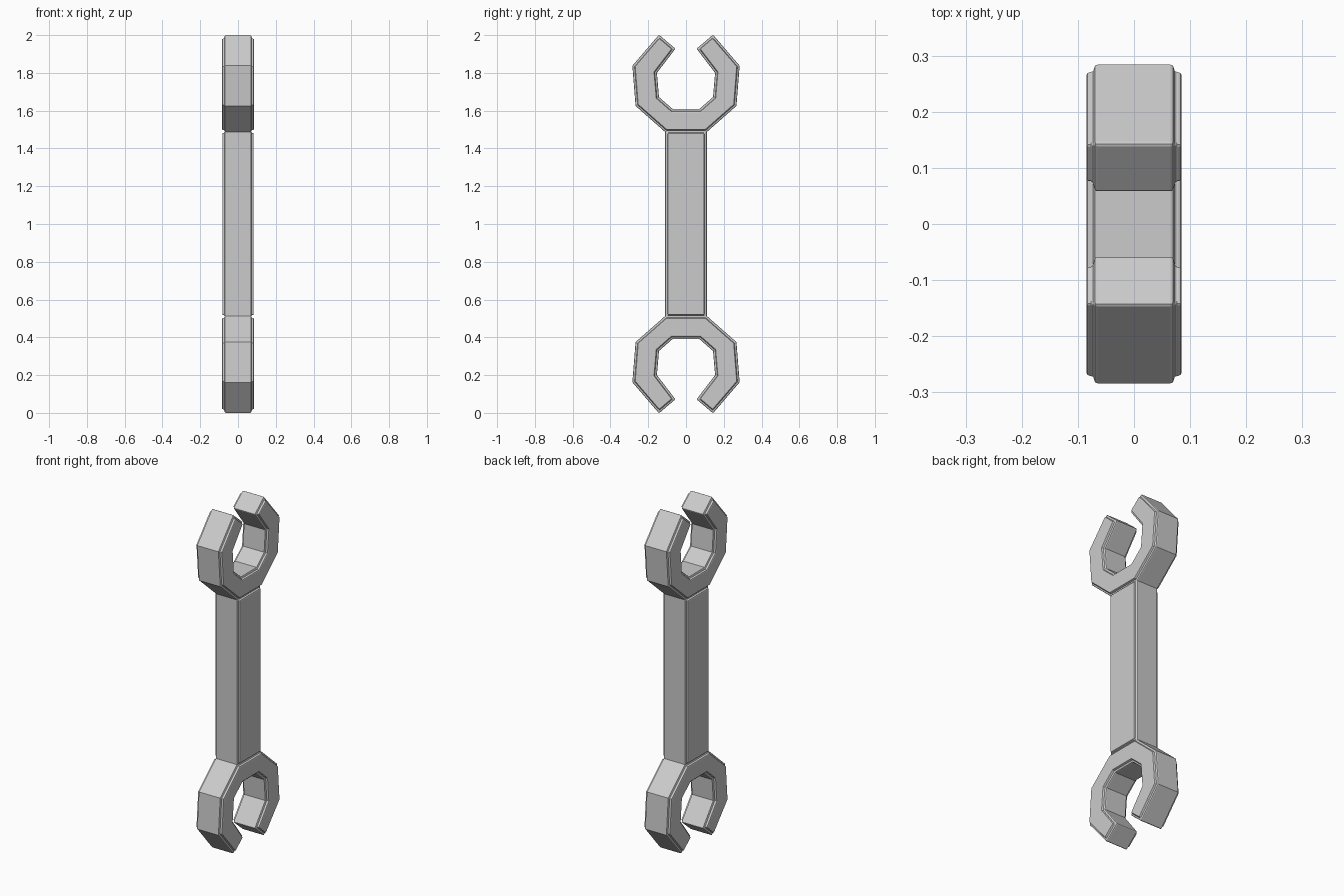
import bpy, bmesh

if "Cube" in bpy.data.objects:
    bpy.data.objects.remove(bpy.data.objects["Cube"])


def stepped_plate(name, profile, core, face):
    """Extrude a (y, z) outline along x, with a raised inset plate on both sides."""
    bm = bmesh.new()
    base = bm.faces.new([bm.verts.new((-core, y, z)) for y, z in profile])
    out = bmesh.ops.extrude_face_region(bm, geom=[base], use_keep_orig=True)
    cap = [g for g in out["geom"] if isinstance(g, bmesh.types.BMFace)][0]
    for v in cap.verts:
        v.co.x = core
    bmesh.ops.recalc_face_normals(bm, faces=bm.faces[:])
    for f, x in ((base, -face), (cap, face)):
        bmesh.ops.inset_region(bm, faces=[f], thickness=0.013, use_even_offset=True)
        up = bmesh.ops.extrude_discrete_faces(bm, faces=[f])["faces"][0]
        for v in up.verts:
            v.co.x = x
    bmesh.ops.recalc_face_normals(bm, faces=bm.faces[:])
    mesh = bpy.data.meshes.new(name)
    bm.to_mesh(mesh)
    bm.free()
    ob = bpy.data.objects.new(name, mesh)
    bpy.context.collection.objects.link(ob)
    # small rounding on the sharp edges only
    bev = ob.modifiers.new("rounding", "BEVEL")
    bev.width = 0.006
    bev.segments = 2
    bev.limit_method = "ANGLE"
    bev.angle_limit = 1.1
    return ob


# open jaw outline, right half: outside up to the tip, then back down the inside
half = [(0.108, 1.485), (0.267, 1.625), (0.284, 1.838), (0.143, 2.002),
        (0.056, 1.928), (0.154, 1.80), (0.143, 1.672), (0.072, 1.61)]
jaw = half + [(-y, z) for y, z in reversed(half)]

# two jaws, the lower one mirrored
stepped_plate("upper_jaw", jaw, 0.071, 0.085)
stepped_plate("lower_jaw", [(y, 2 - z) for y, z in jaw], 0.071, 0.085)

# handle
stepped_plate("handle", [(-0.11, 0.505), (0.11, 0.505), (0.11, 1.495), (-0.11, 1.495)],
              0.070, 0.083)
